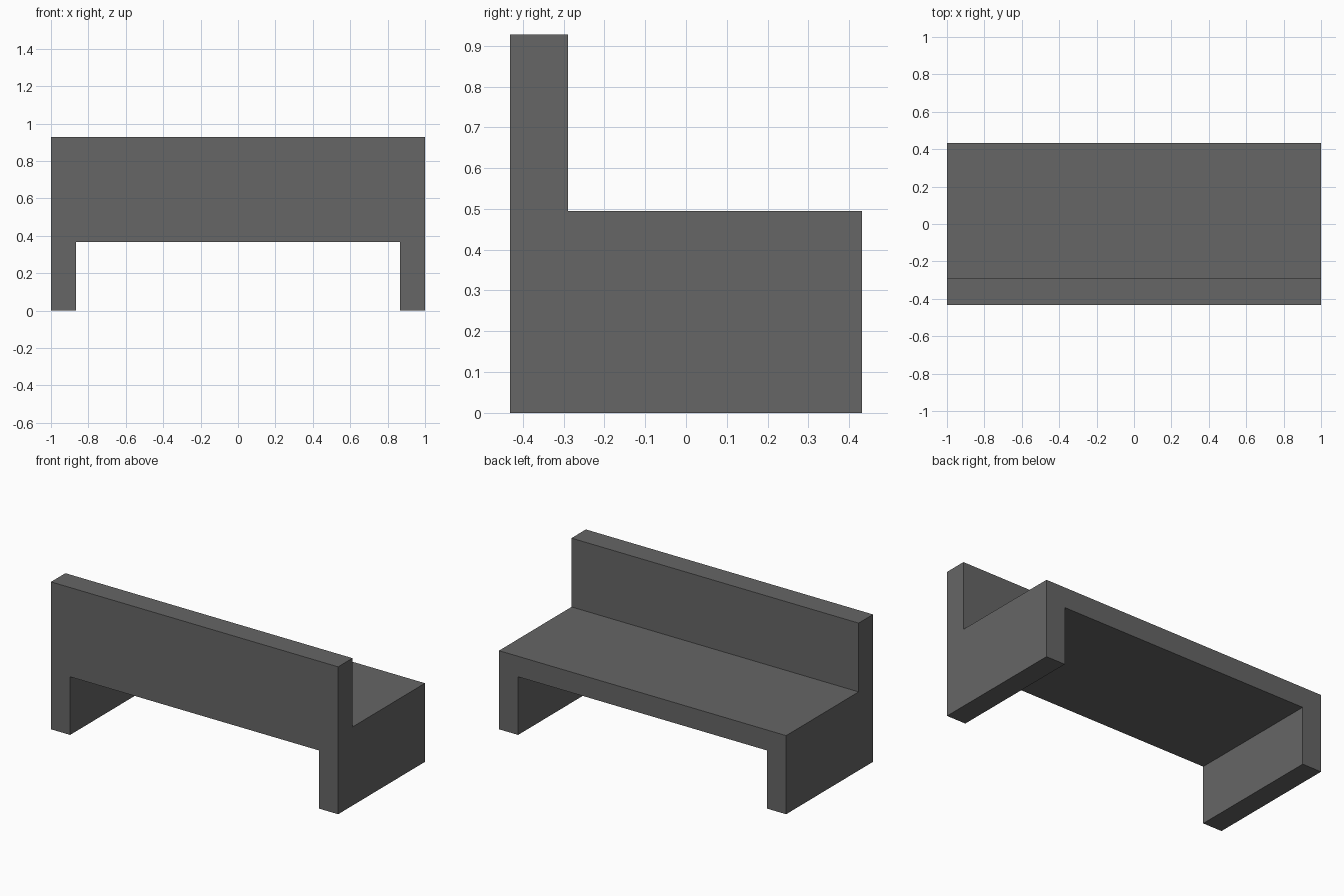
import bpy, bmesh, math
from mathutils import Vector

if "Cube" in bpy.data.objects:
    bpy.data.objects.remove(bpy.data.objects["Cube"])

HALF_W, HALF_D = 1.0, 0.432
LEG_IN, UNDER, SEAT_Z, TOP_Z = 0.867, 0.366, 0.495, 0.928
BACK_Y = -0.289  # inner face of the backrest

bm = bmesh.new()

# Seat and slab legs: a U-shaped outline swept through the depth
right = [(LEG_IN, UNDER), (LEG_IN, 0), (HALF_W, 0), (HALF_W, SEAT_Z)]
outline = right + [(-x, z) for x, z in reversed(right)]
face = bm.faces.new([bm.verts.new((x, -HALF_D, z)) for x, z in outline])
sweep = bmesh.ops.extrude_face_region(bm, geom=[face], use_keep_orig=True)
bmesh.ops.translate(bm, vec=(0, 2 * HALF_D, 0),
                    verts=[v for v in sweep["geom"] if isinstance(v, bmesh.types.BMVert)])

# Backrest: cut a strip along the seat and pull it up
bmesh.ops.bisect_plane(bm, geom=bm.verts[:] + bm.edges[:] + bm.faces[:],
                       plane_co=(0, BACK_Y, 0), plane_no=(0, 1, 0))
strip = [f for f in bm.faces
         if all(abs(v.co.z - SEAT_Z) < 1e-4 and v.co.y < BACK_Y + 1e-4 for v in f.verts)]
back = bmesh.ops.extrude_face_region(bm, geom=strip)
bmesh.ops.translate(bm, vec=(0, 0, TOP_Z - SEAT_Z),
                    verts=[v for v in back["geom"] if isinstance(v, bmesh.types.BMVert)])

# Merge coplanar faces into clean flat sides
bmesh.ops.dissolve_limit(bm, angle_limit=math.radians(1), verts=bm.verts[:], edges=bm.edges[:])
bmesh.ops.recalc_face_normals(bm, faces=bm.faces[:])

mesh = bpy.data.meshes.new("bench")
bm.to_mesh(mesh)
bm.free()

grey = bpy.data.materials.new("dark grey")
grey.diffuse_color = (0.133, 0.133, 0.133, 1)
grey.use_nodes = True
grey.node_tree.nodes["Principled BSDF"].inputs["Base Color"].default_value = grey.diffuse_color
mesh.materials.append(grey)
bpy.context.collection.objects.link(bpy.data.objects.new("bench", mesh))
